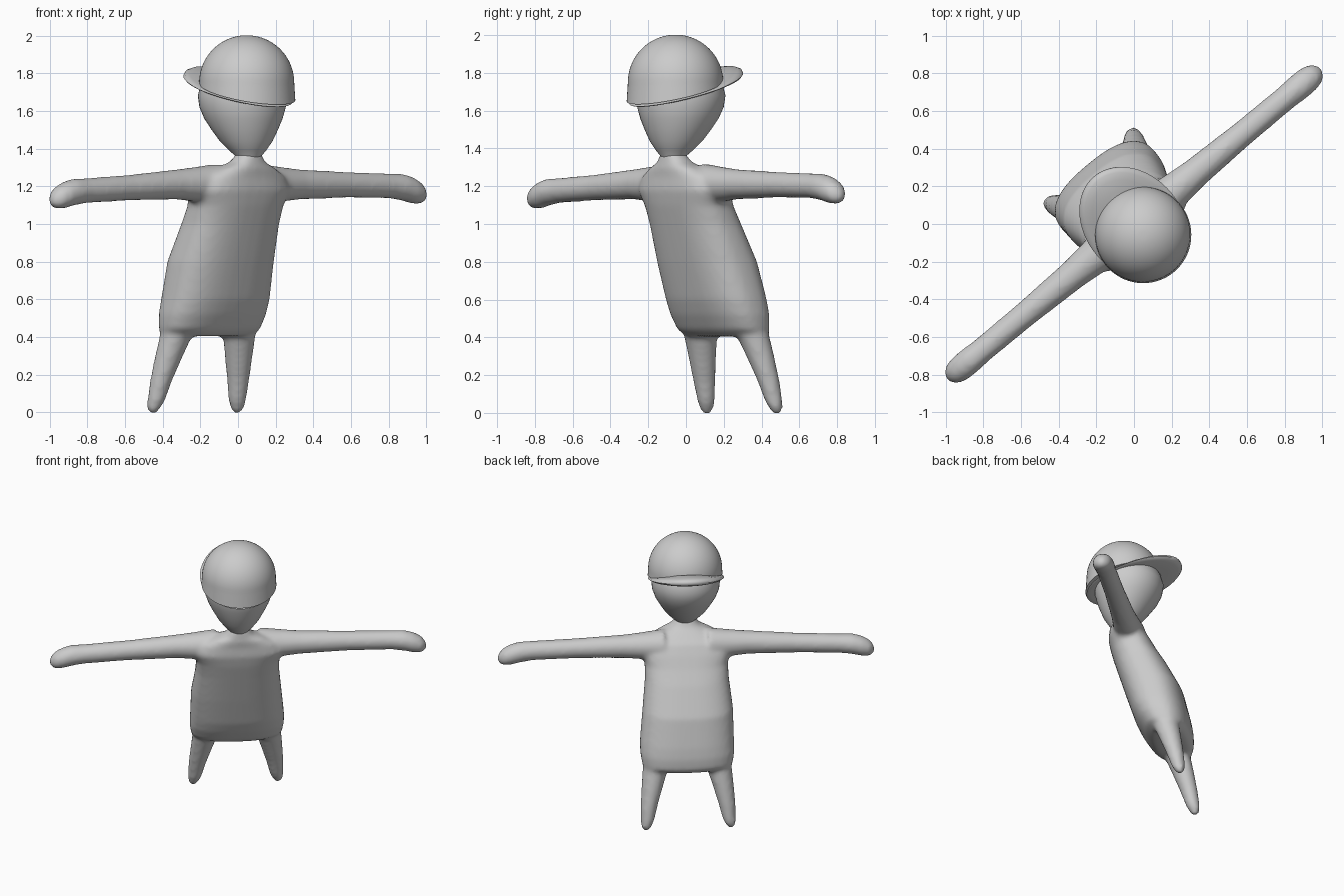
import bpy, bmesh, math
from mathutils import Vector

if "Cube" in bpy.data.objects:
    bpy.data.objects.remove(bpy.data.objects["Cube"])

# Figure's own directions: SIDE runs along the arms, FRONT is where the cap points
SIDE = Vector((0.77, 0.64, 0))
FRONT = Vector((-0.64, 0.77, 0))
UP = Vector((0, 0, 1))
grey = bpy.data.materials.new("plain grey")
grey.diffuse_color = (0.6, 0.6, 0.6, 1)
grey.use_nodes = True
grey.node_tree.nodes["Principled BSDF"].inputs["Base Color"].default_value = grey.diffuse_color


def power(c, n):
    return math.copysign(abs(c) ** (2 / n), c)


def bridge(bm, rings):
    """Skin a list of point rings and close both ends."""
    vs = [[bm.verts.new(SIDE * u + FRONT * v + UP * z) for u, v, z in r] for r in rings]
    n = len(vs[0])
    for a, b in zip(vs, vs[1:]):
        for i in range(n):
            j = (i + 1) % n
            bm.faces.new((a[i], a[j], b[j], b[i]))
    bm.faces.new(vs[0])
    bm.faces.new(vs[-1])


def upright(stations, n=2.0, seg=40):
    """Level oval rings from (u, v, z, half width, half depth)."""
    return [[(u + a * power(math.cos(t), n), v + b * power(math.sin(t), n), z)
             for t in (2 * math.pi * i / seg for i in range(seg))]
            for u, v, z, a, b in stations]


def sideways(stations, seg=24):
    """Rings around the arm from (u, z, radius)."""
    return [[(u, r * math.cos(t), z + r * math.sin(t))
             for t in (2 * math.pi * i / seg for i in range(seg))]
            for u, z, r in stations]


def finish(name, bm, angle=None):
    bmesh.ops.recalc_face_normals(bm, faces=bm.faces)
    me = bpy.data.meshes.new(name)
    bm.to_mesh(me)
    bm.free()
    me.materials.append(grey)
    ob = bpy.data.objects.new(name, me)
    bpy.context.collection.objects.link(ob)
    for p in me.polygons:
        p.use_smooth = True
    if angle:
        bpy.ops.object.select_all(action='DESELECT')
        ob.select_set(True)
        bpy.context.view_layer.objects.active = ob
        bpy.ops.object.shade_smooth_by_angle(angle=math.radians(angle))
    return ob


# Body: leaning torso, arms and legs fused into one soft skin
bm = bmesh.new()
torso = [(0.01, 0.255, 0.405, 0.25, 0.11), (0.01, 0.25, 0.44, 0.31, 0.15),
         (0.01, 0.225, 0.52, 0.322, 0.175), (0.01, 0.20, 0.60, 0.32, 0.187),
         (0, 0.145, 0.80, 0.308, 0.195), (0, 0.065, 1.00, 0.285, 0.175),
         (0, 0.02, 1.10, 0.285, 0.16), (0, -0.01, 1.18, 0.32, 0.148),
         (0, -0.03, 1.25, 0.27, 0.125), (0, -0.06, 1.295, 0.18, 0.10),
         (0, -0.08, 1.33, 0.095, 0.075), (0, -0.09, 1.38, 0.06, 0.06)]
bridge(bm, upright(torso, n=2.5))
for s, drop in ((1, 0.0), (-1, 0.025)):
    arm = [(0.15, 1.21, 0.11), (0.30, 1.21, 0.092), (0.42, 1.21, 0.08),
           (0.75, 1.208 - drop * 0.6, 0.068), (1.05, 1.202 - drop, 0.066),
           (1.14, 1.194 - drop, 0.071), (1.20, 1.178 - drop, 0.070),
           (1.25, 1.163 - drop, 0.058), (1.275, 1.155 - drop, 0.038),
           (1.288, 1.15 - drop, 0.015)]
    bridge(bm, sideways([(s * u, z, r) for u, z, r in arm]))
    leg = [(0.20, 0.25, 0.52, 0.085), (0.215, 0.265, 0.42, 0.088),
           (0.24, 0.30, 0.30, 0.074), (0.265, 0.335, 0.17, 0.059),
           (0.28, 0.36, 0.06, 0.046), (0.288, 0.37, 0.02, 0.035),
           (0.29, 0.372, -0.006, 0.015)]
    bridge(bm, upright([(s * u + 0.014, v, z, r, r) for u, v, z, r in leg], seg=24))
body = finish("body", bm)
fuse = body.modifiers.new("fuse", 'REMESH')
fuse.mode = 'VOXEL'
fuse.voxel_size = 0.016
fuse.use_smooth_shade = True
soften = body.modifiers.new("soften", 'SMOOTH')
soften.factor = 0.5
soften.iterations = 6

# Head: round ball tapering back to the neck
bm = bmesh.new()
head = [(0, -0.09, 1.325, 0.05), (0, -0.088, 1.355, 0.063), (0, -0.08, 1.39, 0.098),
        (0, -0.068, 1.44, 0.14), (0, -0.056, 1.50, 0.176), (0, -0.045, 1.56, 0.208),
        (0, -0.038, 1.62, 0.229), (0, -0.034, 1.68, 0.235), (0, -0.04, 1.74, 0.225),
        (0, -0.05, 1.80, 0.20), (0, -0.06, 1.86, 0.15), (0, -0.07, 1.90, 0.08)]
bridge(bm, upright([(u, v, z, r, r) for u, v, z, r in head], seg=48))
finish("head", bm, 60)


# Cap dome: half ball whose lower edge follows the sloping rim
def rim_z(v):
    return 1.622 + 0.27 * (v + 0.33)


bm = bmesh.new()
R, SEG, rings = 0.252, 64, []
for k in range(1, 25):
    ring = []
    for i in range(SEG):
        t = 2 * math.pi * i / SEG
        low = rim_z(-0.072 + R * math.sin(t)) + 0.01
        end = math.pi / 2 + (1.75 - low) / R
        p = end * k / 24
        r = R * math.sin(p) if p < math.pi / 2 else R + 0.008 * (p - math.pi / 2) / 0.5
        z = 1.75 + R * math.cos(p) if p < math.pi / 2 else 1.75 - R * (p - math.pi / 2)
        ring.append((r * math.cos(t), -0.072 + r * math.sin(t), z))
    rings.append(ring)
bridge(bm, rings)
finish("cap_dome", bm, 50)

# Cap brim: sloping rounded plate, thickest at the front
bm = bmesh.new()
rings = []
for inset, lift in ((0.10, 0.008), (0.03, 0.0), (0.01, 0.12), (0, 0.4),
                    (0.008, 0.75), (0.03, 0.98), (0.07, 1.1), (0.13, 1.2)):
    ring = []
    for i in range(SEG):
        t = 2 * math.pi * i / SEG
        v = 0.002 + (0.328 - inset) * math.sin(t)
        thick = 0.018 + 0.036 * max(0, math.sin(t))
        ring.append(((0.258 - inset) * math.cos(t), v, rim_z(v) - 0.008 + lift * thick))
    rings.append(ring)
bridge(bm, rings)
finish("cap_brim", bm, 60)
